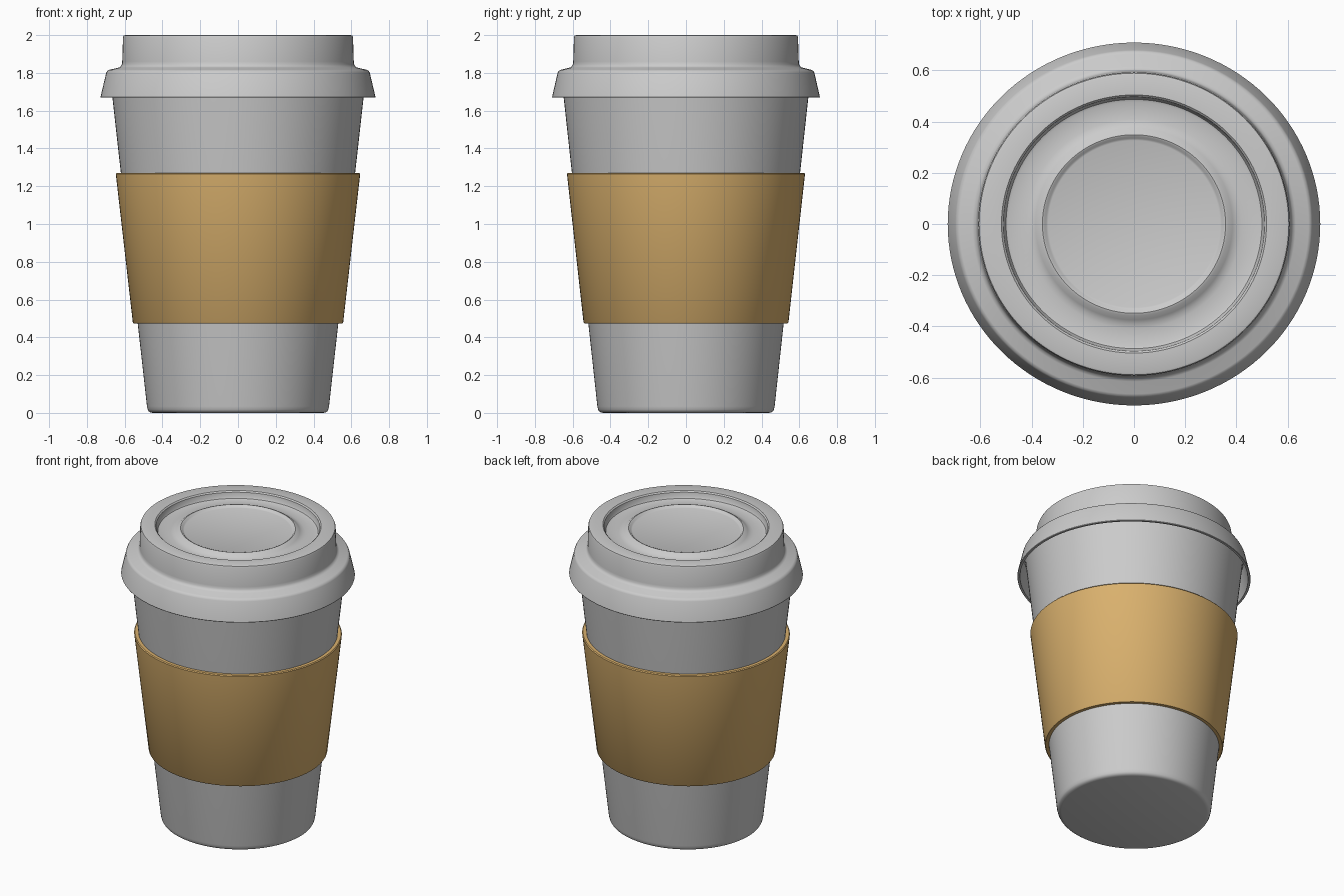
import bpy, bmesh, math

if "Cube" in bpy.data.objects:
    bpy.data.objects.remove(bpy.data.objects["Cube"])

Y_SCALE = 0.974   # the cup is very slightly oval
SIDES = 128


def lathe(name, profile, closed=False):
    """Revolve a list of (radius, z) points around the z axis."""
    bm = bmesh.new()
    rings = []
    for r, z in profile:
        rings.append([bm.verts.new((r * math.cos(2 * math.pi * i / SIDES),
                                    r * math.sin(2 * math.pi * i / SIDES) * Y_SCALE, z))
                      for i in range(SIDES)])
    pairs = list(zip(rings, rings[1:]))
    if closed:
        pairs.append((rings[-1], rings[0]))
    for a, b in pairs:
        for i in range(SIDES):
            j = (i + 1) % SIDES
            bm.faces.new((a[i], a[j], b[j], b[i]))
    bmesh.ops.remove_doubles(bm, verts=bm.verts, dist=1e-5)
    bmesh.ops.recalc_face_normals(bm, faces=bm.faces)
    mesh = bpy.data.meshes.new(name)
    bm.to_mesh(mesh)
    bm.free()
    obj = bpy.data.objects.new(name, mesh)
    bpy.context.collection.objects.link(obj)
    bpy.ops.object.select_all(action='DESELECT')
    obj.select_set(True)
    bpy.context.view_layer.objects.active = obj
    bpy.ops.object.shade_smooth_by_angle(angle=math.radians(35))
    return obj


def cup_radius(z):
    return 0.478 + 0.112 * z


# Tapered paper cup, hollow, with a rounded foot
lathe("cup", [(0, 0), (0.452, 0), (0.464, 0.003), (0.473, 0.009), (0.478, 0.018),
              (cup_radius(0.035), 0.035), (cup_radius(1.79), 1.79),
              (cup_radius(1.79) - 0.02, 1.79), (0.46, 0.03), (0, 0.03)])

# Cardboard sleeve
sleeve = lathe("sleeve", [
    (cup_radius(0.474), 0.474), (0.552, 0.474), (0.557, 0.480),
    (0.647, 1.265), (0.642, 1.271), (cup_radius(1.271), 1.271)], closed=True)
card = bpy.data.materials.new("cardboard")
card.diffuse_color = (0.70, 0.44, 0.155, 1)
card.use_nodes = True
card.node_tree.nodes["Principled BSDF"].inputs["Base Color"].default_value = card.diffuse_color
sleeve.data.materials.append(card)

# Lid: recessed top, raised rim, shoulder, flared skirt and hollow underside
lathe("lid", [
    (0, 1.965), (0.335, 1.965), (0.343, 1.968), (0.350, 1.976), (0.358, 1.979),
    (0.368, 1.976), (0.385, 1.962), (0.400, 1.954), (0.420, 1.950),
    (0.490, 1.950), (0.500, 1.954), (0.506, 1.964), (0.510, 1.992), (0.518, 2.0),
    (0.597, 2.0), (0.605, 1.997), (0.609, 1.988),
    (0.613, 1.860), (0.615, 1.845), (0.621, 1.834), (0.632, 1.828),
    (0.682, 1.816), (0.692, 1.811), (0.698, 1.800),
    (0.728, 1.672), (0.726, 1.669), (0.712, 1.669),
    (0.683, 1.795), (0.62, 1.810), (0.598, 1.830), (0.59, 1.93), (0, 1.93)])
